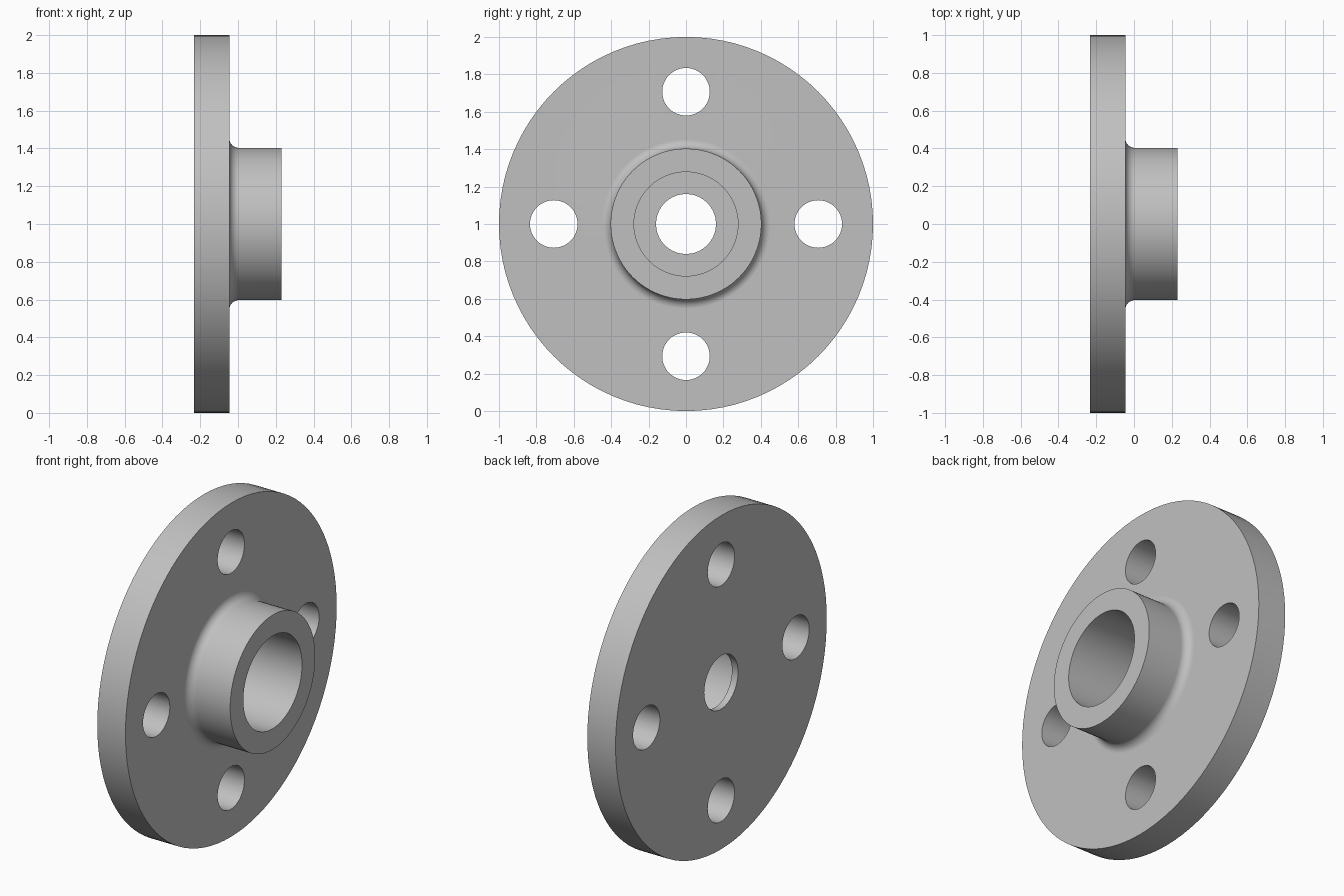
import bpy, bmesh, math
from mathutils import Matrix

default = bpy.data.objects.get("Cube")
if default:
    bpy.data.objects.remove(default, do_unlink=True)

SEGMENTS = 96
BACK, FACE, END = -0.233, -0.046, 0.23      # flange back, flange face, hub end (x)
HUB_R, BORE_R, POCKET_R, FILLET = 0.403, 0.16, 0.278, 0.05
POCKET_FLOOR = -0.193
HOLE_R, HOLE_CIRCLE = 0.127, 0.707

steel = bpy.data.materials.new("plain grey metal")
steel.use_nodes = True
grey = (0.53, 0.53, 0.53, 1)
steel.diffuse_color = grey
steel.node_tree.nodes["Principled BSDF"].inputs["Base Color"].default_value = grey


def add_object(name, bm):
    bmesh.ops.recalc_face_normals(bm, faces=bm.faces)
    mesh = bpy.data.meshes.new(name)
    bm.to_mesh(mesh)
    bm.free()
    mesh.materials.append(steel)
    obj = bpy.data.objects.new(name, mesh)
    bpy.context.collection.objects.link(obj)
    return obj


def lathe(name, profile):
    """Revolve a closed (x, radius) profile about the x axis at height 1."""
    bm = bmesh.new()
    rings = []
    for i in range(SEGMENTS):
        a = 2 * math.pi * i / SEGMENTS
        rings.append([bm.verts.new((x, r * math.cos(a), 1 + r * math.sin(a)))
                      for x, r in profile])
    for i, ring in enumerate(rings):
        nxt = rings[(i + 1) % SEGMENTS]
        for j in range(len(profile)):
            k = (j + 1) % len(profile)
            bm.faces.new((ring[j], ring[k], nxt[k], nxt[j]))
    return add_object(name, bm)


# Flange, filleted hub, stepped bore
fillet = []
for i in range(9):
    a = math.pi / 2 * i / 8
    fillet.append((FACE + FILLET * (1 - math.cos(a)),
                   HUB_R + FILLET * (1 - math.sin(a))))
flange = lathe("hub_flange", [
    (BACK, BORE_R), (BACK, 1), (FACE, 1), *fillet, (END, HUB_R),
    (END, POCKET_R), (POCKET_FLOOR, POCKET_R), (POCKET_FLOOR, BORE_R)])

# Four bolt holes
bm = bmesh.new()
for i in range(4):
    a = math.pi / 2 * i
    place = Matrix.Translation((-0.14, HOLE_CIRCLE * math.cos(a),
                                1 + HOLE_CIRCLE * math.sin(a)))
    bmesh.ops.create_cone(bm, cap_ends=True, segments=48, radius1=HOLE_R,
                          radius2=HOLE_R, depth=0.5,
                          matrix=place @ Matrix.Rotation(math.pi / 2, 4, "Y"))
cutter = add_object("bolt_hole_cutter", bm)
cutter.hide_render = True

cut = flange.modifiers.new("bolt holes", "BOOLEAN")
cut.operation = "DIFFERENCE"
cut.solver = "EXACT"
cut.object = cutter

bpy.ops.object.select_all(action="DESELECT")
flange.select_set(True)
bpy.context.view_layer.objects.active = flange
bpy.ops.object.modifier_apply(modifier=cut.name)
bpy.data.objects.remove(cutter, do_unlink=True)

# Smooth round walls, crisp rims, flat faces
bpy.ops.object.shade_smooth_by_angle(angle=math.radians(30))
weighted = flange.modifiers.new("flat face normals", "WEIGHTED_NORMAL")
weighted.keep_sharp = True
